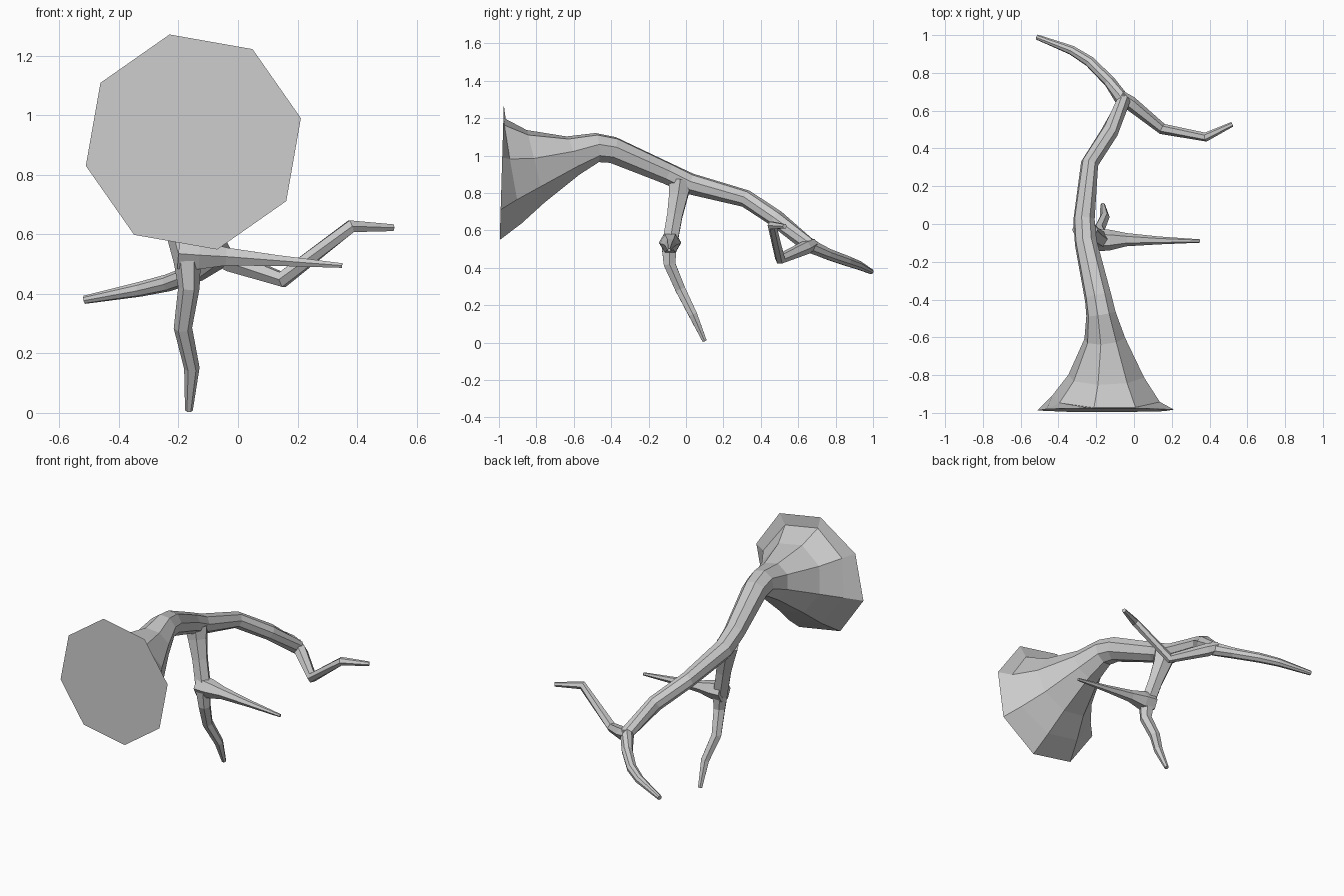
import bpy, bmesh, math
from mathutils import Vector


def limb(name, path, sides, ref, twist=0.0, start=None):
    """Faceted tapering tube; path rows are x, y, z, radius."""
    bm = bmesh.new()
    pts = [Vector(p[:3]) for p in path]
    rings = []
    for i, p in enumerate(pts):
        before = (p - pts[i - 1]).normalized() if i else Vector()
        after = (pts[i + 1] - p).normalized() if i < len(pts) - 1 else Vector()
        t = (before + after).normalized()
        if i == 0 and start:
            t = Vector(start).normalized()
        u = t.cross(Vector(ref)).normalized()
        v = u.cross(t)
        ring = []
        for k in range(sides):
            a = math.radians(twist) + math.tau * k / sides
            ring.append(bm.verts.new(p + path[i][3] * (u * math.cos(a) + v * math.sin(a))))
        rings.append(ring)
    for r0, r1 in zip(rings, rings[1:]):
        for k in range(sides):
            n = (k + 1) % sides
            bm.faces.new((r0[k], r0[n], r1[n], r1[k]))
    bm.faces.new(rings[0][::-1])
    bm.faces.new(rings[-1])
    bmesh.ops.recalc_face_normals(bm, faces=bm.faces)
    mesh = bpy.data.meshes.new(name)
    bm.to_mesh(mesh)
    bm.free()
    obj = bpy.data.objects.new(name, mesh)
    bpy.context.collection.objects.link(obj)
    return obj


# Flared root disc, trunk and the left end branch in one sweep
limb("trunk", [
    (-0.15, -0.985, 0.91, 0.37), (-0.148, -0.925, 0.92, 0.292),
    (-0.147, -0.805, 0.942, 0.205), (-0.155, -0.605, 1.0, 0.11),
    (-0.175, -0.475, 1.043, 0.08), (-0.19, -0.39, 1.03, 0.073),
    (-0.255, -0.1, 0.905, 0.06), (-0.265, 0.02, 0.85, 0.058),
    (-0.235, 0.32, 0.77, 0.047), (-0.13, 0.485, 0.662, 0.046),
    (-0.055, 0.65, 0.525, 0.042), (-0.13, 0.755, 0.475, 0.032),
    (-0.235, 0.86, 0.437, 0.029), (-0.33, 0.92, 0.415, 0.025),
    (-0.515, 0.99, 0.38, 0.014)],
    8, (0, 0, 1), 12.5, (0, 1, -0.03))

# Right end branch with a raised elbow
limb("right_branch", [
    (-0.075, 0.68, 0.53, 0.03), (-0.02, 0.64, 0.508, 0.038),
    (0.15, 0.503, 0.448, 0.029), (0.38, 0.46, 0.627, 0.024),
    (0.52, 0.528, 0.622, 0.013)],
    6, (0, 0, 1))

# Branch hanging down from the trunk to the ground
limb("lower_branch", [
    (-0.26, -0.03, 0.86, 0.07), (-0.245, -0.04, 0.79, 0.058),
    (-0.215, -0.06, 0.68, 0.047), (-0.17, -0.09, 0.51, 0.046),
    (-0.165, -0.088, 0.42, 0.036), (-0.185, -0.03, 0.285, 0.031),
    (-0.155, 0.037, 0.15, 0.026), (-0.165, 0.1, 0.008, 0.013)],
    6, (0, 1, 0))

# Side twig growing to the right from the lower branch
limb("side_twig", [
    (-0.2, -0.085, 0.535, 0.06), (-0.13, -0.085, 0.53, 0.055),
    (-0.04, -0.083, 0.525, 0.035), (0.13, -0.087, 0.512, 0.021),
    (0.35, -0.09, 0.495, 0.009)],
    6, (0, 0, 1))
